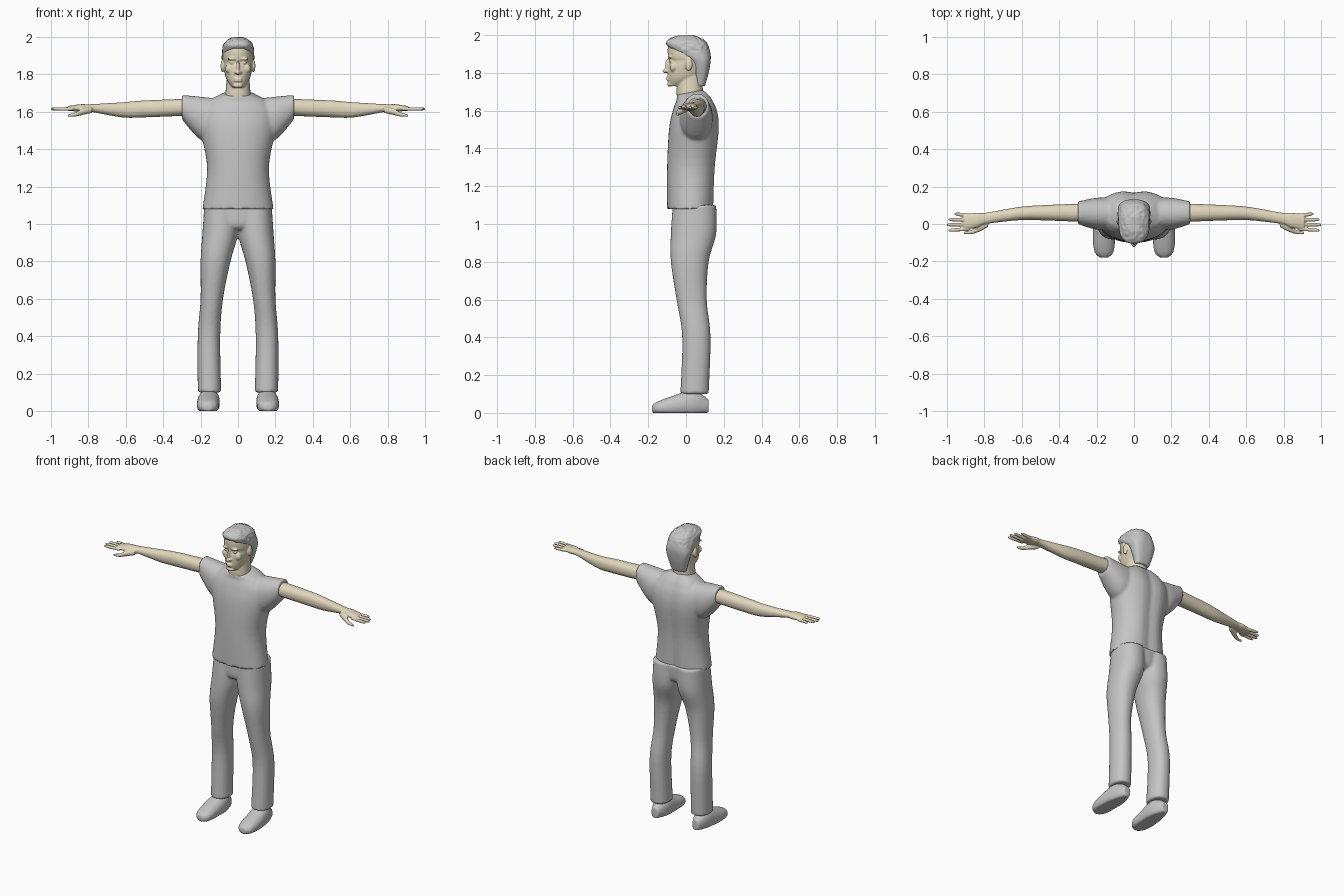
import bpy
import bmesh
import math
import random
from mathutils import Matrix

random.seed(4)
default_cube = bpy.data.objects.get("Cube")
if default_cube:
    bpy.data.objects.remove(default_cube, do_unlink=True)


def material(name, red, green, blue):
    mat = bpy.data.materials.new(name)
    mat.use_nodes = True
    color = (red, green, blue, 1)
    mat.diffuse_color = color
    mat.node_tree.nodes["Principled BSDF"].inputs["Base Color"].default_value = color
    return mat


GREY = material("cloth grey", .56, .56, .56)
SKIN = material("pale skin", .76, .68, .51)
SIDES = {"left": 1, "right": -1}


def catmull_rom(before, start, end, after, t):
    """Smooth value between start and end."""
    slope_in, slope_out = (end - before) / 2, (after - start) / 2
    ease = t * t * (3 - 2 * t)
    return (start + (end - start) * ease
            + slope_in * t * (1 - t) ** 2 - slope_out * t * t * (1 - t))


def smooth_rows(stations, steps):
    padded = [stations[0], *stations, stations[-1]]
    rows = []
    for group in zip(padded, padded[1:], padded[2:], padded[3:]):
        for step in range(steps):
            rows.append([catmull_rom(*values, step / steps) for values in zip(*group)])
    return rows + [stations[-1]]


def centred(stations):
    """Rows of height, half width, front, back."""
    return [(z, -half, half, front, back) for z, half, front, back in stations]


def tube(path):
    """Rows of position, two centre coordinates, radius."""
    return [(pos, u - r, u + r, v - r, v + r) for pos, u, v, r in path]


def superellipse(value, power):
    return math.copysign(abs(value) ** (2 / power), value)


def loft(bm, axis, stations, side=1, power=2.2, steps=5, count=40):
    """Skin rings along an axis; a station is position, u range, v range."""
    rings = []
    for pos, u_min, u_max, v_min, v_max in smooth_rows(stations, steps):
        ring = []
        for k in range(count):
            angle = math.tau * k / count
            across = superellipse(math.cos(angle), power)
            along = superellipse(math.sin(angle), power)
            u = (u_min + u_max + (u_max - u_min) * across) / 2
            v = (v_min + v_max + (v_max - v_min) * along) / 2
            x, y, z = {"x": (pos, u, v), "y": (u, pos, v), "z": (u, v, pos)}[axis]
            ring.append(bm.verts.new((side * x, y, z)))
        rings.append(ring)
    for lower, upper in zip(rings, rings[1:]):
        for k in range(count):
            bm.faces.new((lower[k - 1], lower[k], upper[k], upper[k - 1]))
    bm.faces.new(rings[0])
    bm.faces.new(rings[-1])


def blob(bm, center, radii):
    place = Matrix.Translation(center) @ Matrix.Diagonal((*radii, 1))
    bmesh.ops.create_uvsphere(bm, u_segments=16, v_segments=10, radius=1, matrix=place)


def finish(name, bm, mat, voxel, relaxing=2):
    """Fuse the overlapping volumes into one smooth skin."""
    bmesh.ops.recalc_face_normals(bm, faces=bm.faces)
    mesh = bpy.data.meshes.new(name)
    bm.to_mesh(mesh)
    bm.free()
    mesh.materials.append(mat)
    mesh.shade_smooth()
    obj = bpy.data.objects.new(name, mesh)
    bpy.context.collection.objects.link(obj)
    fuse = obj.modifiers.new("fuse", "REMESH")
    fuse.mode = "VOXEL"
    fuse.voxel_size = voxel
    fuse.use_smooth_shade = True
    relax = obj.modifiers.new("relax", "SMOOTH")
    relax.iterations = relaxing


# Shirt: body and two sleeves
bm = bmesh.new()
loft(bm, "z", centred([(1.08, .19, -.1, .15), (1.3, .165, -.1, .16), (1.5, .2, -.09, .18),
                       (1.6, .2, -.07, .17), (1.66, .15, -.05, .14), (1.7, .08, -.05, .1)]))
for side in SIDES.values():
    loft(bm, "x", [(.1, -.03, .14, 1.44, 1.67), (.2, -.03, .14, 1.45, 1.68),
                   (.3, 0, .12, 1.56, 1.69)], side)
for vert in bm.verts:
    x, y, z = vert.co
    if y > .08:  # spine groove
        vert.co.y -= .014 * math.exp(-(x / .04) ** 2)
    if z > 1.64 and abs(x) < .12:  # neckline dips in front
        vert.co.z += (y - .04) * (z - 1.64) * 3
finish("shirt", bm, GREY, .009)

# Trousers: pelvis and two legs
bm = bmesh.new()
loft(bm, "z", centred([(.97, .07, -.05, .1), (1, .15, -.07, .14), (1.1, .18, -.07, .15)]))
for side in SIDES.values():
    loft(bm, "z", [(.1, .09, .215, -.03, .12), (.4, .095, .215, -.02, .13),
                   (.6, .08, .2, -.05, .11), (.8, .04, .2, -.08, .12),
                   (.95, 0, .19, -.08, .16), (1.1, 0, .18, -.07, .16)], side)
finish("trousers", bm, GREY, .009)

# Shoes with flat soles
for label, side in SIDES.items():
    bm = bmesh.new()
    loft(bm, "y", [(.12, .13, .18, 0, .07), (.04, .1, .21, -.02, .12),
                   (-.07, .1, .22, -.02, .09), (-.15, .11, .21, -.01, .06),
                   (-.18, .14, .18, 0, .04)], side)
    for vert in bm.verts:
        vert.co.z = max(vert.co.z, 0)
    finish(label + "_shoe", bm, GREY, .007)

# Arms with palm, fingers and thumb
for label, side in SIDES.items():
    bm = bmesh.new()
    loft(bm, "x", [(.25, .01, .11, 1.58, 1.67), (.5, .02, .1, 1.57, 1.66),
                   (.62, .02, .09, 1.57, 1.65), (.79, 0, .06, 1.6, 1.64),
                   (.84, -.02, .06, 1.6, 1.64), (.91, -.03, .05, 1.605, 1.63)], side)
    for finger in range(4):
        spread = finger - 1.5
        tip = 1 - (spread + spread ** 2) / 100
        y, z, r = .01 + spread / 40, 1.615, .009
        loft(bm, "x", tube([(.88, y, z, r), (tip - .02, y + spread / 300, z, r),
                            (tip, y + spread / 200, z, r / 3)]), side, count=12)
    loft(bm, "x", tube([(.78, 0, 1.61, .016), (.83, -.025, 1.6, .017),
                        (.87, -.043, 1.585, .011), (.91, -.047, 1.58, .006)]), side)
    finish(label + "_arm", bm, SKIN, .0045)

# Head and neck
bm = bmesh.new()
loft(bm, "z", centred([(1.62, .08, -.04, .11), (1.7, .067, -.05, .09), (1.8, .06, -.04, .09)]))
loft(bm, "z", centred([(1.73, .03, -.09, 0), (1.77, .06, -.096, .07), (1.83, .075, -.095, .11),
                       (1.863, .077, -.087, .117), (1.89, .08, -.096, .12),
                       (1.95, .07, -.09, .1), (1.985, .03, -.03, .05)]))

# Nose, lips and chin
blob(bm, (0, -.097, 1.84), (.009, .014, .034))
blob(bm, (0, -.11, 1.81), (.013, .015, .011))
for lip in (1.776, 1.765):
    blob(bm, (0, -.096, lip), (.023, .009, .006))
blob(bm, (0, -.086, 1.74), (.026, .014, .014))

# Nostrils, eyes, brows, cheeks and ears
for side in SIDES.values():
    blob(bm, (side * .012, -.1, 1.81), (.008, .01, .007))
    blob(bm, (side * .032, -.08, 1.862), (.014, .01, .008))
    blob(bm, (side * .032, -.086, 1.882), (.026, .012, .007))
    blob(bm, (side * .045, -.066, 1.83), (.024, .02, .026))
    blob(bm, (side * .083, .014, 1.845), (.01, .02, .034))
finish("head", bm, SKIN, .0045)

# Short cropped hair with a tousled crown
bm = bmesh.new()
loft(bm, "z", centred([(1.73, .05, .05, .1), (1.8, .07, .04, .12), (1.86, .085, .02, .13),
                       (1.9, .087, -.045, .13), (1.95, .083, -.103, .116),
                       (1.98, .065, -.09, .09), (2, .03, -.04, .04)]), power=2.6)
for vert in bm.verts:
    if vert.co.z > 1.92:
        vert.co *= random.uniform(.997, 1.001)
        vert.co.x *= random.uniform(.95, 1.03)
finish("hair", bm, GREY, .005, relaxing=1)
